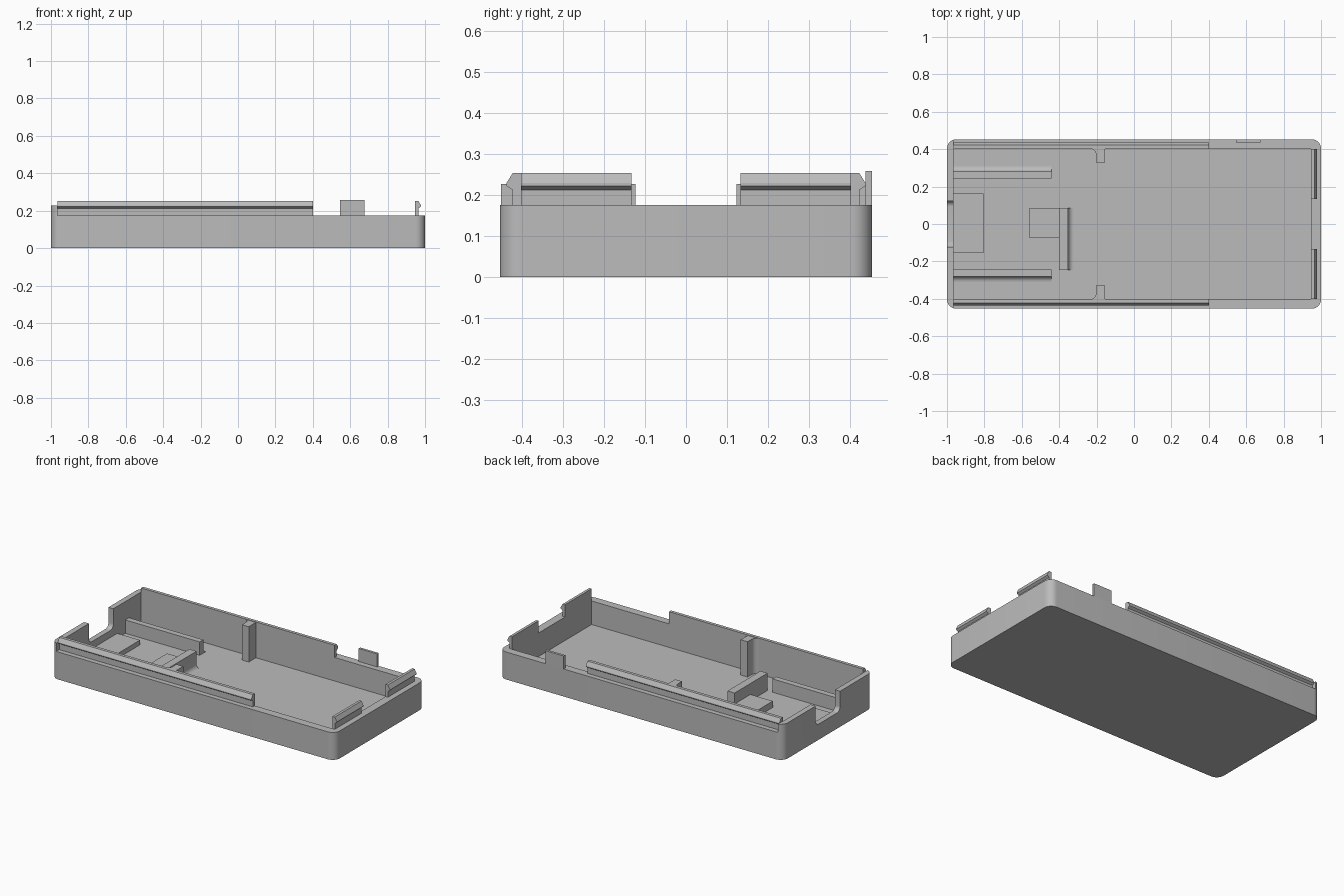
import bpy, bmesh, math

cube = bpy.data.objects.get("Cube")
if cube:
    bpy.data.objects.remove(cube, do_unlink=True)

grey = bpy.data.materials.new("matte grey plastic")
grey.use_nodes = True
COLOUR = (0.5, 0.5, 0.5, 1)
grey.diffuse_color = COLOUR
grey.node_tree.nodes["Principled BSDF"].inputs["Base Color"].default_value = COLOUR

FLOOR, RIM, END_TOP, RAIL_TOP = 0.025, 0.175, 0.227, 0.253
IN_LEFT, IN_RIGHT, IN_Y = -0.965, 0.947, 0.402


def prism(name, pts, axis, lo, hi):
    """Extrude a closed profile along an axis."""
    place = {"X": lambda a, b, h: (h, a, b),
             "Y": lambda a, b, h: (a, h, b),
             "Z": lambda a, b, h: (a, b, h)}[axis]
    bm = bmesh.new()
    ends = [[bm.verts.new(place(a, b, h)) for a, b in pts] for h in (lo, hi)]
    for ring in ends:
        bm.faces.new(ring)
    for i in range(len(pts)):
        j = (i + 1) % len(pts)
        bm.faces.new((ends[0][i], ends[0][j], ends[1][j], ends[1][i]))
    bmesh.ops.recalc_face_normals(bm, faces=bm.faces)
    mesh = bpy.data.meshes.new(name)
    bm.to_mesh(mesh)
    bm.free()
    mesh.materials.append(grey)
    obj = bpy.data.objects.new(name, mesh)
    bpy.context.collection.objects.link(obj)
    return obj


def rect(x0, x1, y0, y1):
    return [(x0, y0), (x1, y0), (x1, y1), (x0, y1)]


def arc(cx, cy, r, start, end, steps=8):
    angles = [math.radians(start + (end - start) * i / steps) for i in range(steps + 1)]
    return [(cx + r * math.cos(t), cy + r * math.sin(t)) for t in angles]


def smooth(obj):
    bpy.ops.object.select_all(action="DESELECT")
    obj.select_set(True)
    bpy.context.view_layer.objects.active = obj
    bpy.ops.object.shade_smooth_by_angle(angle=math.radians(30))


def cut(obj, cutter):
    """Subtract a cutter, then discard it."""
    cutter.hide_render = True
    mod = obj.modifiers.new("cut", "BOOLEAN")
    mod.operation, mod.solver, mod.object = "DIFFERENCE", "EXACT", cutter
    bpy.context.view_layer.objects.active = obj
    bpy.ops.object.modifier_apply(modifier=mod.name)
    bpy.data.objects.remove(cutter, do_unlink=True)


# Tray: rounded block, hollowed, with the rim lowered except at the left end
R, HX, HY = 0.05, 1.0, 0.453
outline = []
for sx, sy, start in ((1, 1, 0), (-1, 1, 90), (-1, -1, 180), (1, -1, 270)):
    outline += arc(sx * (HX - R), sy * (HY - R), R, start, start + 90)
tray = prism("tray", outline, "Z", 0, END_TOP)
cut(tray, prism("cavity", rect(IN_LEFT, IN_RIGHT, -IN_Y, IN_Y), "Z", FLOOR, 0.5))
cut(tray, prism("rim_cutter", rect(IN_LEFT, 1.2, -0.6, 0.6), "Z", RIM, 0.5))

# Port notch with rounded lower corners in the end wall
NW, NZ, NR = 0.123, 0.10, 0.03
notch = [(NW, 0.4), (-NW, 0.4)]
notch += arc(-NW + NR, NZ + NR, NR, 180, 270) + arc(NW - NR, NZ + NR, NR, 270, 360)
cut(tray, prism("notch_cutter", notch, "X", -1.1, -0.95))
smooth(tray)


def hook(inner, thick, bump):
    """Upright lip with an outward snap ridge."""
    out = inner + thick
    return [(inner, RIM), (out, RIM), (out, 0.212), (out + bump, 0.222),
            (out + bump, 0.229), (out, RAIL_TOP), (inner, RAIL_TOP)]


for s, side in ((1, "back"), (-1, "front")):
    # Long snap rail
    prism(side + "_snap_rail", [(s * a, z) for a, z in hook(IN_Y, 0.02, 0.015)],
          "X", IN_LEFT, 0.40)
    # End snap clip
    prism(side + "_end_clip", hook(IN_RIGHT, 0.017, 0.014), "Y",
          *sorted((s * 0.133, s * IN_Y)))
    # Upright rib with a fillet into the wall
    rib = [(-0.155, IN_Y), (-0.155, 0.33), (-0.203, 0.33)]
    rib += arc(-0.233, IN_Y - 0.03, 0.03, 0, 90)
    smooth(prism(side + "_rib", [(x, s * y) for x, y in rib], "Z", FLOOR, 0.25))
    # Guide wall with a fillet into the floor
    guide = [(0.243, FLOOR), (0.243, 0.11), (0.28, 0.11)]
    guide += arc(0.31, FLOOR + 0.03, 0.03, 180, 270)
    smooth(prism(side + "_guide", [(s * y, z) for y, z in guide], "X", IN_LEFT, -0.44))

# Alignment tab on the back rim
prism("rim_tab", rect(0.545, 0.675, 0.437, HY), "Z", RIM, 0.258)

# Raised pad behind the port
prism("port_pad", rect(IN_LEFT, -0.805, -0.155, 0.163), "Z", FLOOR, 0.055)

# Central stop wall with a filleted foot, and its low support step
stop = [(-0.402, FLOOR), (-0.402, 0.135), (-0.352, 0.135)]
stop += arc(-0.322, FLOOR + 0.03, 0.03, 180, 270)
smooth(prism("stop_wall", stop, "Y", -0.247, 0.085))
prism("support_step", rect(-0.56, -0.402, -0.075, 0.085), "Z", FLOOR, 0.065)
